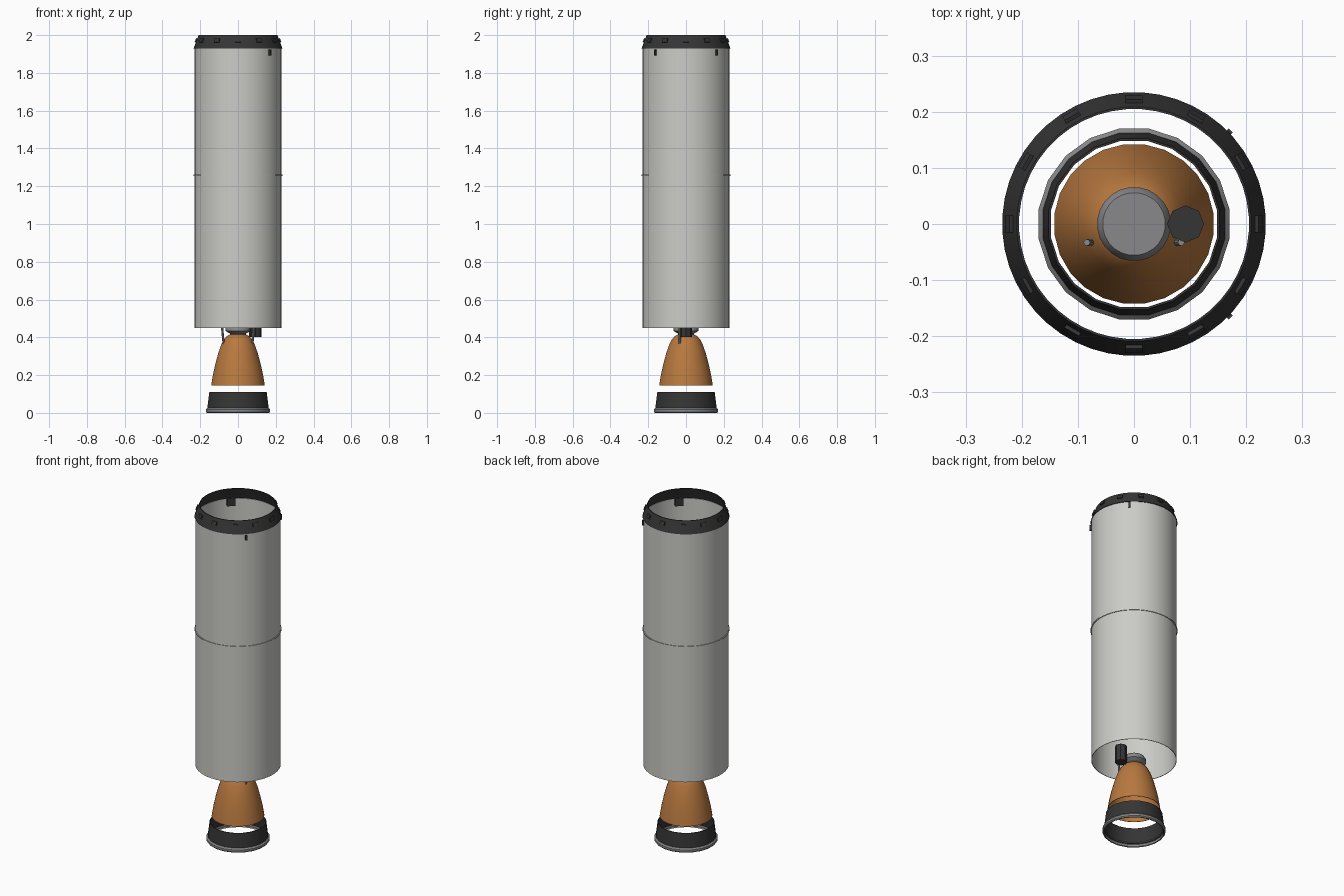
import bpy, bmesh, math
from mathutils import Matrix, Vector

cube = bpy.data.objects.get("Cube")
if cube:
    bpy.data.objects.remove(cube, do_unlink=True)


def material(name, r, g, b):
    m = bpy.data.materials.new(name)
    m.use_nodes = True
    m.diffuse_color = (r, g, b, 1)
    m.node_tree.nodes["Principled BSDF"].inputs["Base Color"].default_value = (r, g, b, 1)
    return m


WHITE = material("off_white_paint", 0.6, 0.6, 0.57)
BLACK = material("charcoal", 0.035, 0.035, 0.035)
COPPER = material("copper_orange", 0.48, 0.19, 0.05)
GREY = material("steel_grey", 0.25, 0.25, 0.26)


def finish(bm, name, mat, smooth=True):
    bmesh.ops.recalc_face_normals(bm, faces=bm.faces)
    mesh = bpy.data.meshes.new(name)
    bm.to_mesh(mesh)
    bm.free()
    mesh.materials.append(mat)
    ob = bpy.data.objects.new(name, mesh)
    bpy.context.collection.objects.link(ob)
    if smooth:
        bpy.ops.object.select_all(action="DESELECT")
        ob.select_set(True)
        bpy.context.view_layer.objects.active = ob
        bpy.ops.object.shade_smooth_by_angle(angle=math.radians(35))
    return ob


def lathe(name, profile, sides, mat, wall=0.0):
    """Revolve (radius, z) points; a wall makes a closed thin shell."""
    pts = list(profile)
    if wall:
        pts += [(r - wall, z) for r, z in reversed(profile)]
    bm = bmesh.new()
    rings = []
    for r, z in pts:
        ring = []
        for i in range(sides):
            a = 2 * math.pi * (i + 0.5) / sides
            ring.append(bm.verts.new((r * math.cos(a), r * math.sin(a), z)))
        rings.append(ring)
    pairs = list(zip(rings, rings[1:]))
    if wall:
        pairs.append((rings[-1], rings[0]))
    else:
        bm.faces.new(rings[0])
        bm.faces.new(rings[-1])
    for low, high in pairs:
        for i in range(sides):
            j = (i + 1) % sides
            bm.faces.new((low[i], low[j], high[j], high[i]))
    return finish(bm, name, mat)


def radial_box(name, angle, radius, z, size, mat, tilt=0.0):
    """Box facing outward; size is depth, width, height."""
    bm = bmesh.new()
    place = (Matrix.Rotation(math.radians(angle), 4, "Z")
             @ Matrix.Translation((radius, 0, z))
             @ Matrix.Rotation(tilt, 4, "Y")
             @ Matrix.Diagonal((*size, 1)))
    bmesh.ops.create_cube(bm, size=1, matrix=place)
    return finish(bm, name, mat, smooth=False)


def rod(name, start, end, radius, sides, mat):
    a, b = Vector(start), Vector(end)
    axis = b - a
    place = Matrix.Translation((a + b) / 2) @ axis.to_track_quat("Z", "Y").to_matrix().to_4x4()
    bm = bmesh.new()
    bmesh.ops.create_cone(bm, cap_ends=True, segments=sides, radius1=radius,
                          radius2=radius, depth=axis.length, matrix=place)
    return finish(bm, name, mat, smooth=sides > 8)


# Open body tubes and the thin joint between them
lathe("lower_body", [(0.231, 0.45), (0.231, 1.255)], 48, WHITE, 0.003)
lathe("upper_body", [(0.231, 1.26), (0.231, 1.93)], 48, WHITE, 0.003)
lathe("body_joint", [(0.235, 1.254), (0.235, 1.261)], 48, WHITE, 0.007)

# Tapered collar with a ring of latch blocks
lathe("top_collar", [(0.235, 1.93), (0.231, 1.942), (0.209, 2.0)], 48, BLACK, 0.004)
for i in range(12):
    radial_box(f"collar_block_{i + 1}", i * 30, 0.221, 1.972,
               (0.01, 0.03, 0.022), BLACK, -0.36)

# Brackets under the collar, inside and outside
for i in range(4):
    radial_box(f"inner_bracket_{i + 1}", 45 + i * 90, 0.219, 1.915,
               (0.016, 0.045, 0.045), BLACK)
for name, angle in (("left_back_tab", 44), ("left_front_tab", -44)):
    radial_box(name, angle, 0.234, 1.908, (0.012, 0.01, 0.03), BLACK)

# Engine bell
lathe("engine_bell", [(0.143, 0.145), (0.134, 0.2), (0.122, 0.255), (0.106, 0.315),
                      (0.09, 0.36), (0.075, 0.39), (0.058, 0.408), (0.042, 0.416)],
      24, COPPER, 0.003)

# Engine head, pump and feed pipes
lathe("engine_head", [(0.04, 0.408), (0.044, 0.42), (0.066, 0.434),
                      (0.066, 0.448), (0.056, 0.464)], 24, GREY)
rod("turbo_pump", (0.092, 0, 0.402), (0.092, 0, 0.5), 0.033, 8, BLACK)
rod("right_feed_pipe", (-0.076, -0.033, 0.365), (-0.084, -0.033, 0.45), 0.006, 8, GREY)
rod("left_feed_pipe", (0.076, -0.033, 0.365), (0.084, -0.033, 0.45), 0.006, 8, GREY)

# Separate lower nozzle skirt with rolled lip
lathe("nozzle_skirt", [(0.165, 0.02), (0.154, 0.11)], 20, BLACK, 0.004)
lathe("skirt_lip", [(0.167, 0.0), (0.172, 0.006), (0.172, 0.018), (0.164, 0.026)],
      20, GREY, 0.006)
